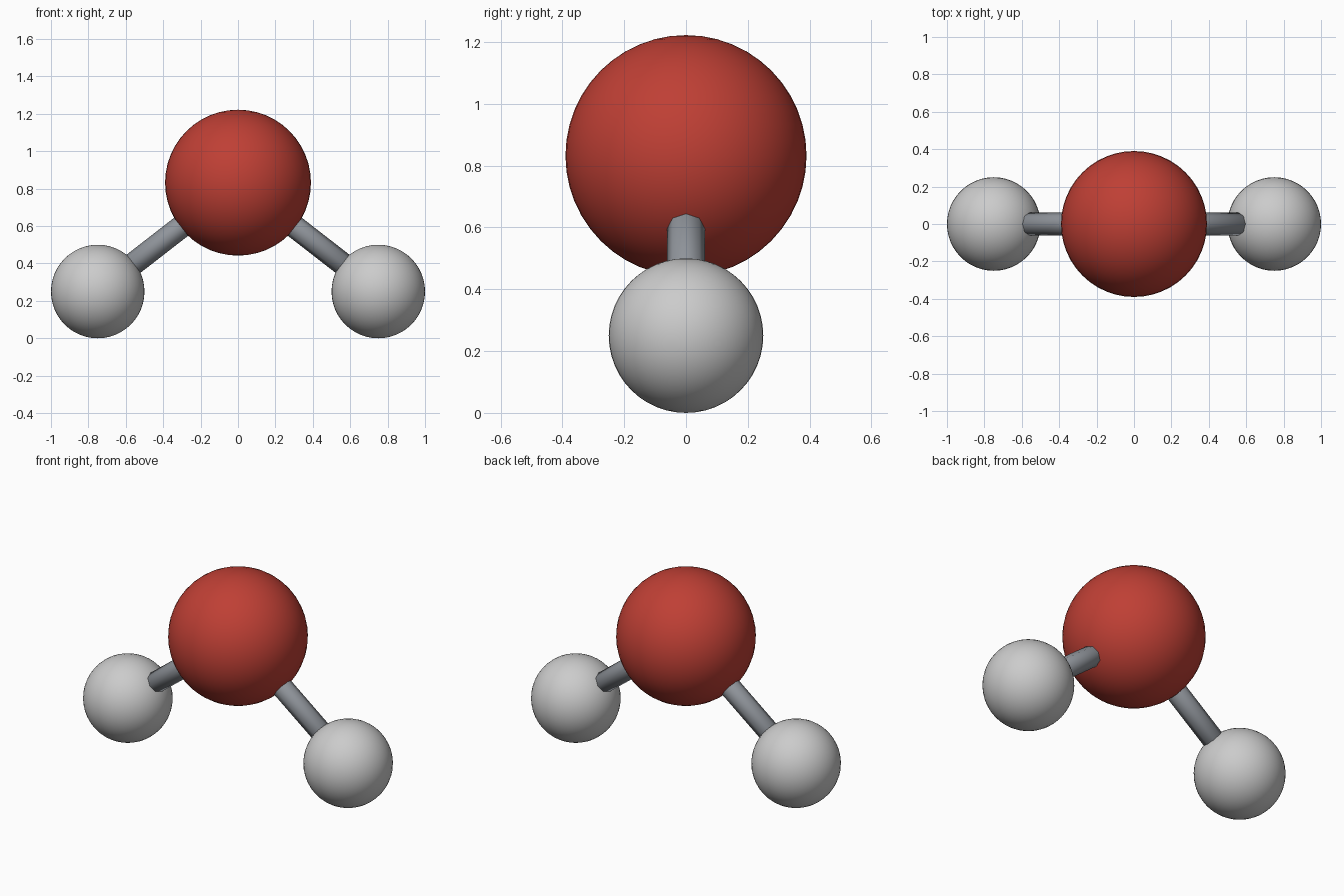
import bpy
from math import atan2
from mathutils import Vector

if "Cube" in bpy.data.objects:
    bpy.data.objects.remove(bpy.data.objects["Cube"])


def material(name, rgb):
    mat = bpy.data.materials.new(name)
    mat.diffuse_color = (*rgb, 1)
    mat.use_nodes = True
    mat.node_tree.nodes["Principled BSDF"].inputs["Base Color"].default_value = mat.diffuse_color
    return mat


def finish(name, mat):
    obj = bpy.context.object
    obj.name = name
    obj.data.materials.append(mat)
    bpy.ops.object.shade_smooth()


def ball(name, centre, radius, mat):
    bpy.ops.mesh.primitive_uv_sphere_add(segments=48, ring_count=24,
                                         radius=radius, location=centre)
    finish(name, mat)


def rod(name, a, b, radius, mat):
    d = b - a
    bpy.ops.mesh.primitive_cylinder_add(vertices=8, radius=radius, depth=d.length,
                                        location=(a + b) / 2,
                                        rotation=(0, atan2(d.x, d.z), 0))
    finish(name, mat)


red = material("red", (0.52, 0.05, 0.035))
white = material("pale_grey", (0.62, 0.62, 0.6))
steel = material("steel_grey", (0.28, 0.3, 0.33))

# Large central atom
centre = Vector((0, 0, 0.832))
ball("oxygen_atom", centre, 0.39, red)

# Two small atoms, each joined by an eight-sided bond
for label, side in (("left", -1), ("right", 1)):
    end = Vector((side * 0.75, 0, 0.25))
    ball(f"hydrogen_atom_{label}", end, 0.25, white)
    rod(f"bond_{label}", centre, end, 0.061, steel)
